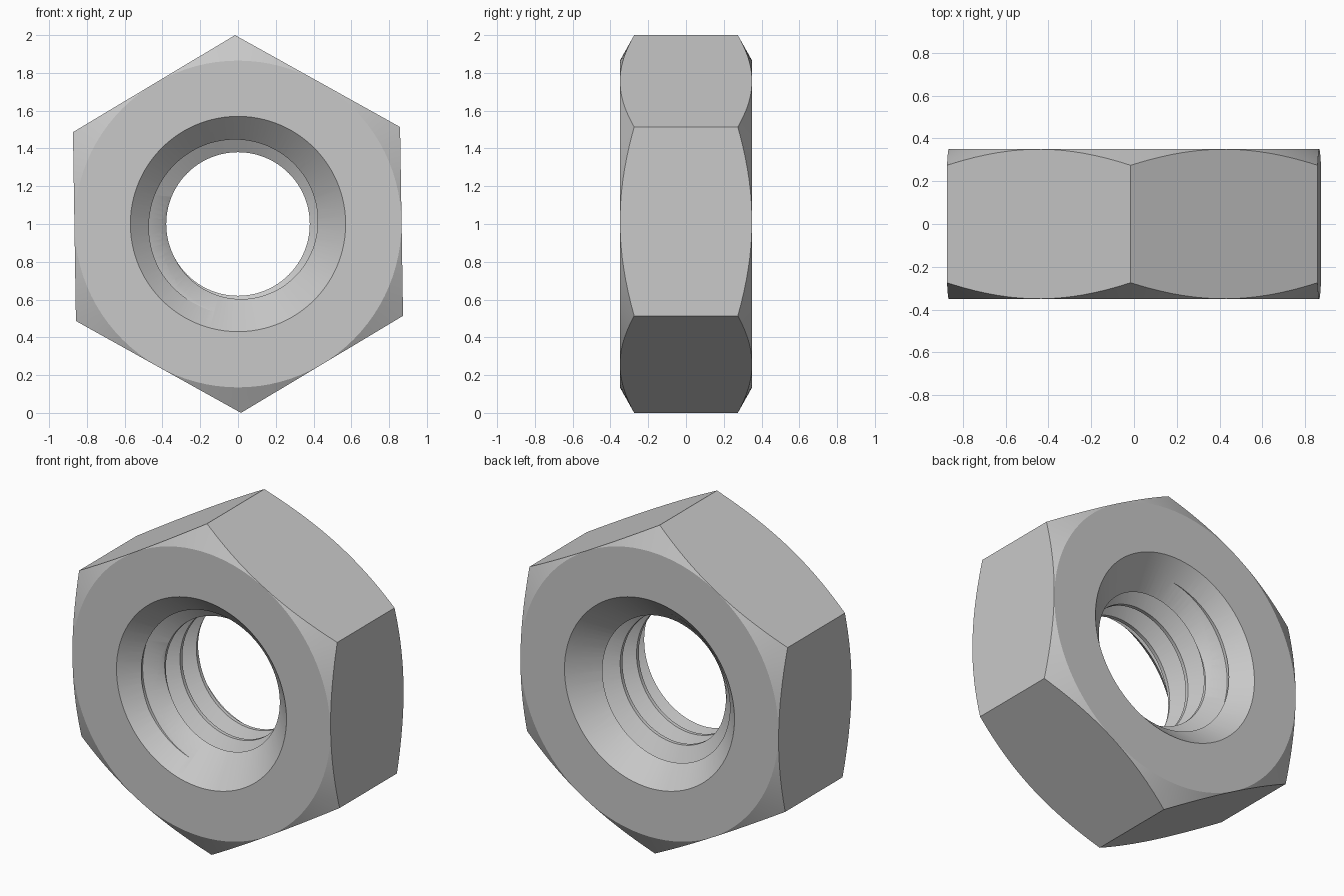
import bpy
import bmesh
from math import sin, cos, pi, radians, sqrt

if "Cube" in bpy.data.objects:
    bpy.data.objects.remove(bpy.data.objects["Cube"], do_unlink=True)

HALF = 0.35            # half thickness along y
SEGS = 96              # steps per turn
BORE, ROOT = 0.38, 0.48
MOUTH, RIM = 0.57, 0.865
PITCH = 0.157

# Single steel colour
steel = bpy.data.materials.new("grey_steel")
steel.use_nodes = True
steel.diffuse_color = (0.58, 0.58, 0.58, 1)
steel.node_tree.nodes["Principled BSDF"].inputs["Base Color"].default_value = (0.58, 0.58, 0.58, 1)


def point(r, y, turn):
    """Point around the y axis, clockwise from the top."""
    return (r * sin(turn), y, 1 + r * cos(turn))


def skin(name, sections, closed):
    """Join a row of equal cross-sections into a solid."""
    bm = bmesh.new()
    rows = [[bm.verts.new(p) for p in s] for s in sections]
    n = len(rows[0])
    pairs = list(zip(rows, rows[1:]))
    if closed:
        pairs.append((rows[-1], rows[0]))
    else:
        bm.faces.new(rows[0])
        bm.faces.new(rows[-1])
    for a, b in pairs:
        for i in range(n):
            j = (i + 1) % n
            bm.faces.new((a[i], a[j], b[j], b[i]))
    bmesh.ops.recalc_face_normals(bm, faces=bm.faces)
    mesh = bpy.data.meshes.new(name)
    bm.to_mesh(mesh)
    bm.free()
    mesh.materials.append(steel)
    obj = bpy.data.objects.new(name, mesh)
    bpy.context.collection.objects.link(obj)
    return obj


def combine(obj, cutter, operation):
    """Apply a boolean and discard the cutter."""
    cutter.hide_render = True
    mod = obj.modifiers.new(operation.lower(), "BOOLEAN")
    mod.operation = operation
    mod.solver = "EXACT"
    mod.object = cutter
    bpy.context.view_layer.objects.active = obj
    bpy.ops.object.modifier_apply(modifier=mod.name)
    bpy.data.objects.remove(cutter, do_unlink=True)


# Hexagonal prism, turned very slightly
tilt = radians(-0.9)
nut = skin("hex_nut", [[point(1, y, tilt + k * pi / 3) for k in range(6)]
                       for y in (-HALF - 0.1, HALF + 0.1)], False)

# Turned ring: countersunk bore inside, chamfer cone outside
sink = HALF - (MOUTH - BORE)
outer = 1.05
drop = HALF - (outer - RIM) * 0.56
half_profile = [(BORE, sink), (MOUTH, HALF), (RIM, HALF), (outer, drop)]
profile = half_profile + [(r, -y) for r, y in reversed(half_profile)]
ring = skin("turned_ring", [[point(r, y, 2 * pi * k / SEGS) for r, y in profile]
                            for k in range(SEGS)], True)
combine(nut, ring, "INTERSECT")

# Right-hand thread groove with flat root and sixty degree flanks
inside = BORE - 0.008
flat = PITCH / 16
wide = flat + (ROOT - inside) / sqrt(3)
groove_profile = [(inside, -wide), (ROOT, -flat), (ROOT, flat), (inside, wide)]
first = round(-0.25 / PITCH * SEGS)
last = round(0.65 / PITCH * SEGS)
groove = skin("thread_groove",
              [[point(r, -HALF + 0.152 + PITCH * k / SEGS + y, 2 * pi * k / SEGS)
                for r, y in groove_profile] for k in range(first, last)], False)
combine(nut, groove, "DIFFERENCE")

# Smooth curved surfaces, crisp edges
bpy.ops.object.select_all(action="DESELECT")
nut.select_set(True)
bpy.context.view_layer.objects.active = nut
bpy.ops.object.shade_smooth_by_angle(angle=radians(20))
